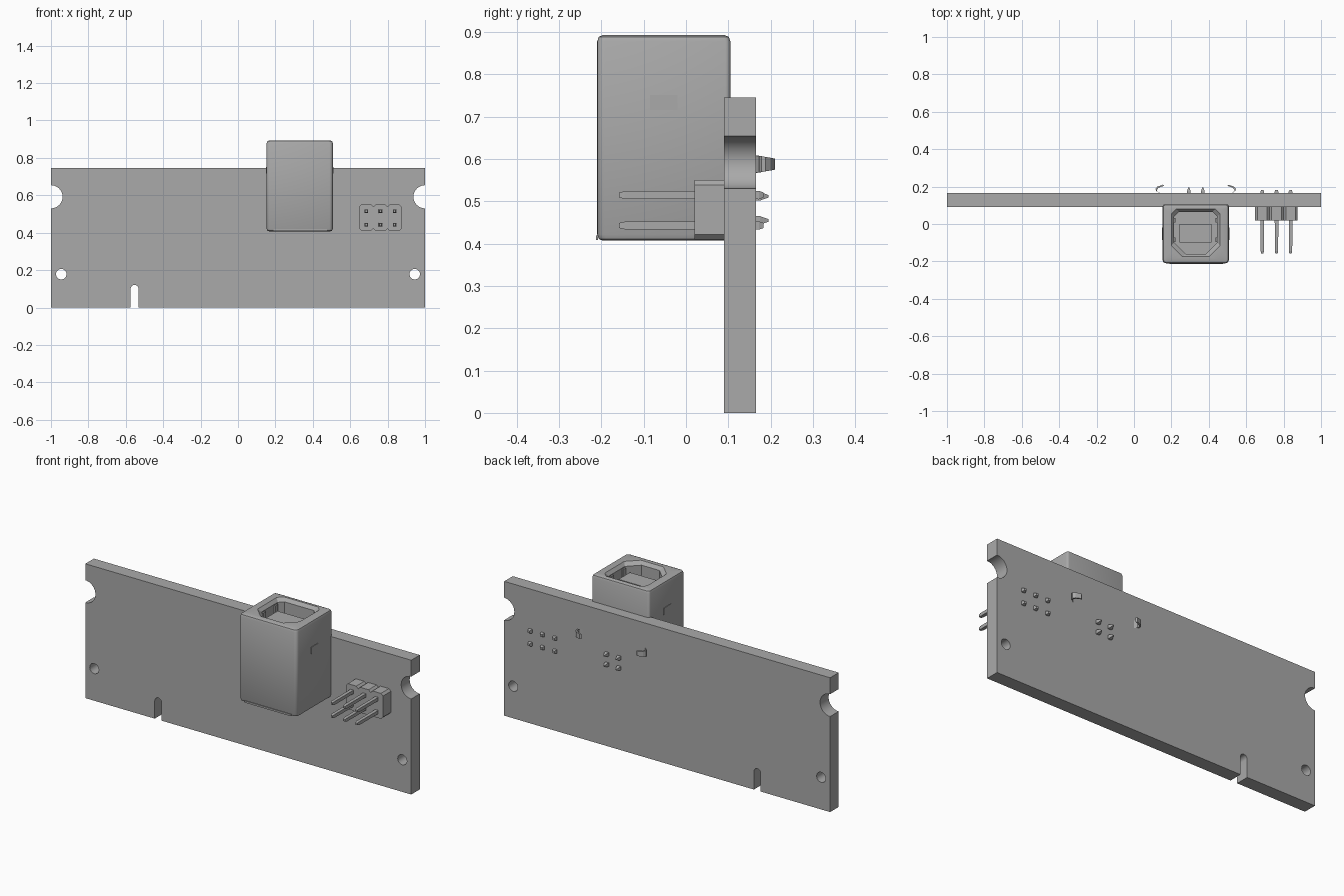
import bpy, bmesh
from math import sin, cos, pi, radians
from mathutils import Vector

cube = bpy.data.objects.get("Cube")
if cube:
    bpy.data.objects.remove(cube, do_unlink=True)

grey = bpy.data.materials.new("plain_grey")
grey.use_nodes = True
COLOUR = (0.4, 0.4, 0.4, 1)
grey.diffuse_color = COLOUR
grey.node_tree.nodes["Principled BSDF"].inputs["Base Color"].default_value = COLOUR


def finish(name, bm):
    bmesh.ops.recalc_face_normals(bm, faces=bm.faces)
    mesh = bpy.data.meshes.new(name)
    bm.to_mesh(mesh)
    bm.free()
    mesh.materials.append(grey)
    obj = bpy.data.objects.new(name, mesh)
    bpy.context.collection.objects.link(obj)
    return obj


def smooth(obj):
    bpy.ops.object.select_all(action='DESELECT')
    obj.select_set(True)
    bpy.context.view_layer.objects.active = obj
    bpy.ops.object.shade_smooth_by_angle(angle=radians(30))


def loft(name, rings):
    """Skin a list of equal-length rings and cap both ends."""
    bm = bmesh.new()
    rows = [[bm.verts.new(p) for p in ring] for ring in rings]
    n = len(rows[0])
    for a, b in zip(rows, rows[1:]):
        for i in range(n):
            j = (i + 1) % n
            bm.faces.new((a[i], a[j], b[j], b[i]))
    bm.faces.new(rows[0])
    bm.faces.new(rows[-1])
    return finish(name, bm)


def prism(name, loops, y0, y1):
    """Extrude an outline in x and z, with optional holes, along y."""
    bm = bmesh.new()
    edges = []
    for loop in loops:
        vs = [bm.verts.new((x, y0, z)) for x, z in loop]
        edges += [bm.edges.new((v, vs[i - 1])) for i, v in enumerate(vs)]
    bmesh.ops.triangle_fill(bm, use_beauty=True, edges=edges)
    new = bmesh.ops.extrude_face_region(bm, geom=bm.faces[:])["geom"]
    bmesh.ops.translate(bm, vec=(0, y1 - y0, 0),
                        verts=[g for g in new if isinstance(g, bmesh.types.BMVert)])
    return finish(name, bm)


def box(name, x, y, z):
    return prism(name, [[(x[0], z[0]), (x[1], z[0]), (x[1], z[1]), (x[0], z[1])]], *y)


def arc(cx, cz, r, start, end, n):
    return [(cx + r * cos(radians(start + (end - start) * i / n)),
             cz + r * sin(radians(start + (end - start) * i / n))) for i in range(n + 1)]


def rounded(x, y, z, low, high, straight=False):
    """Rectangle in x and y with rounded or chamfered corners."""
    pts = []
    for cx, cy, sx, sy, r, start in ((x[0], y[0], 1, 1, low, 180), (x[1], y[0], -1, 1, low, 270),
                                     (x[1], y[1], -1, -1, high, 0), (x[0], y[1], 1, -1, high, 90)):
        corner = arc(cx + sx * r, cy + sy * r, r, start, start + 90, 4)
        if straight:
            a, b = Vector(corner[0]), Vector(corner[-1])
            corner = [a.lerp(b, i / 4) for i in range(5)]
        pts += [(p[0], p[1], z) for p in corner]
    return pts


# Circuit board with edge notches, a slot and two holes
W, H = 1.0, 0.745
outline = [(-W, 0), (-0.574, 0)]
outline += arc(-0.553, 0.1, 0.021, 180, 0, 10)
outline += [(-0.532, 0), (W, 0)]
outline += arc(W, 0.592, 0.062, 270, 90, 16)
outline += [(W, H), (-W, H)]
outline += arc(-W, 0.592, 0.062, 90, -90, 16)
holes = [arc(s * 0.945, 0.178, 0.028, 0, 345, 23) for s in (-1, 1)]
smooth(prism("circuit_board", [outline] + holes, 0.09, 0.165))

# Socket housing: outer shell, rim, cavity walls and cavity floor
X, Y = (0.153, 0.507), (-0.21, 0.105)


def shell(inset, z):
    return rounded((X[0] + inset, X[1] - inset), (Y[0] + inset, Y[1] - inset), z, 0.018, 0.012)


def cavity(inset, z):
    return rounded((0.2 + inset, 0.46 - inset), (-0.175 + inset, 0.08 - inset), z,
                   0.06, 0.025, True)


smooth(loft("socket_housing", [
    shell(0.014, 0.407), shell(0.004, 0.411), shell(0, 0.422), shell(0, 0.878),
    shell(0.004, 0.889), shell(0.014, 0.893), cavity(0, 0.893), cavity(0.015, 0.875),
    cavity(0.015, 0.5)]))
box("socket_tongue", (0.243, 0.414), (-0.1, 0), (0.5, 0.85))

# Small details on both sides of the housing
for side, s in (("left", 1), ("right", -1)):
    wall = 0.33 + s * 0.177
    inner = 0.33 + s * 0.117
    box(side + "_latch_plate", sorted((wall - s * 0.002, wall + s * 0.003)),
        (-0.085, -0.02), (0.716, 0.752))
    for y in (-0.085, 0.02):
        box(side + "_contact_spring", sorted((inner + s * 0.005, inner - s * 0.01)),
            (y - 0.012, y + 0.012), (0.6, 0.87))

    # Curled mounting tab passing through the board
    path = [(0.172, 0.095), (0.19, 0.165), (0.212, 0.178), (0.215, 0.188),
            (0.205, 0.2), (0.176, 0.21)]
    rings = []
    for i, (dx, y) in enumerate(path):
        h = 0.023 - 0.002 * i
        x = 0.33 + s * dx
        t = s * 0.007
        rings.append([(x, y, 0.588 - h), (x - t, y - 0.006, 0.588 - h),
                      (x - t, y - 0.006, 0.588 + h), (x, y, 0.588 + h)])
    loft(side + "_mounting_tab", rings)

box("housing_foot_plate", (0.19, 0.475), (-0.213, -0.208), (0.409, 0.419))


def pin(name, x, z, stations):
    """Square pin along y, given as (y, half width) stations."""
    loft(name, [[(x - r, y, z - r), (x + r, y, z - r), (x + r, y, z + r), (x - r, y, z + r)]
                for y, r in stations])


# Socket solder pins
for x in (0.293, 0.368):
    for z in (0.455, 0.512):
        pin("socket_pin", x, z, [(0.1, 0.01), (0.175, 0.01), (0.195, 0.003)])

# Pin header body: three chamfered segments in one outline
pitch, c = 0.0757, 0.012
lower, upper = [], []
for i in range(3):
    a, b = 0.648 + i * pitch, 0.648 + (i + 1) * pitch
    lower += [(a, 0.41 + c), (a + c, 0.41), (b - c, 0.41)]
    upper += [(a, 0.551 - c), (a + c, 0.551), (b - c, 0.551)]
right = 0.648 + 3 * pitch
body = lower + [(right, 0.41 + c), (right, 0.551 - c)] + upper[::-1]
prism("header_body", [body], 0.02, 0.092)

# Header pins
for x in (0.686, 0.762, 0.837):
    for z in (0.443, 0.515):
        pin("header_pin", x, z, [(-0.158, 0.006), (-0.145, 0.009), (0.172, 0.01), (0.183, 0.006)])
